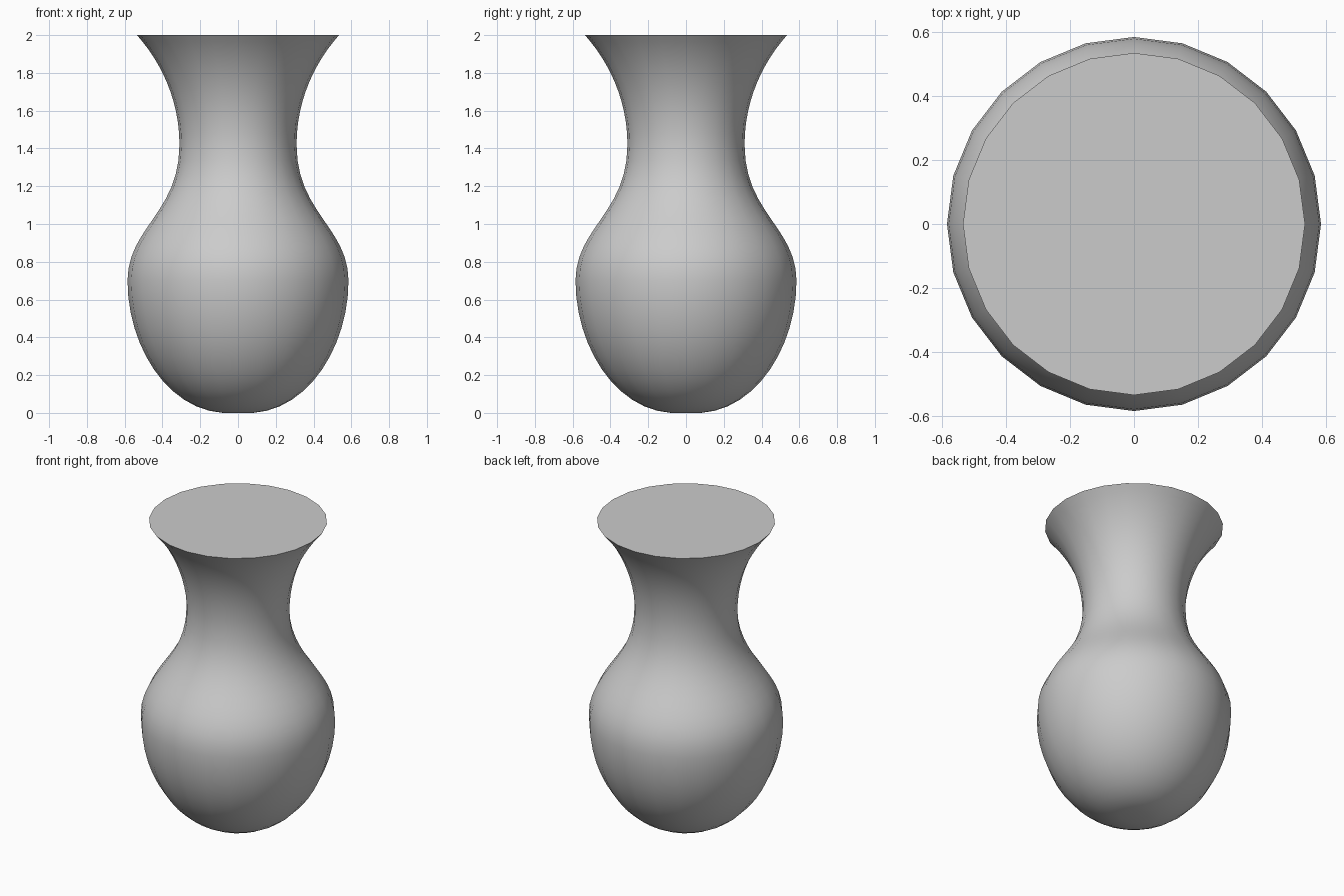
import bpy, bmesh
from math import sin, cos, pi, radians
from mathutils import Vector
from mathutils.geometry import interpolate_bezier

if "Cube" in bpy.data.objects:
    bpy.data.objects.remove(bpy.data.objects["Cube"])

SIDES = 24

# Vase outline (radius, height): bowl, shoulder to neck, flared lip
segments = [
    ((0.08, 0), (0.38, 0.02), (0.585, 0.36), (0.585, 0.70)),
    ((0.585, 0.70), (0.585, 0.98), (0.31, 1.06), (0.31, 1.42)),
    ((0.31, 1.42), (0.31, 1.66), (0.41, 1.86), (0.535, 2.0)),
]
profile = []
for seg in segments:
    pts = interpolate_bezier(*[Vector((r, 0, z)) for r, z in seg], 13)
    profile += pts[1:] if profile else pts

# Revolve the outline around z
bm = bmesh.new()
rings = [[bm.verts.new((p.x * cos(2 * pi * i / SIDES), p.x * sin(2 * pi * i / SIDES), p.z))
          for i in range(SIDES)] for p in profile]
for low, high in zip(rings, rings[1:]):
    for i in range(SIDES):
        j = (i + 1) % SIDES
        bm.faces.new((low[i], low[j], high[j], high[i]))

# Flat fan caps on the foot and the mouth
for ring in (rings[0], rings[-1]):
    centre = bm.verts.new((0, 0, ring[0].co.z))
    for i in range(SIDES):
        bm.faces.new((centre, ring[i], ring[(i + 1) % SIDES]))
bmesh.ops.recalc_face_normals(bm, faces=bm.faces)

mesh = bpy.data.meshes.new("vase")
bm.to_mesh(mesh)
bm.free()
vase = bpy.data.objects.new("vase", mesh)
bpy.context.collection.objects.link(vase)

# Smooth sides, sharp rims
bpy.context.view_layer.objects.active = vase
vase.select_set(True)
bpy.ops.object.shade_smooth_by_angle(angle=radians(35))
